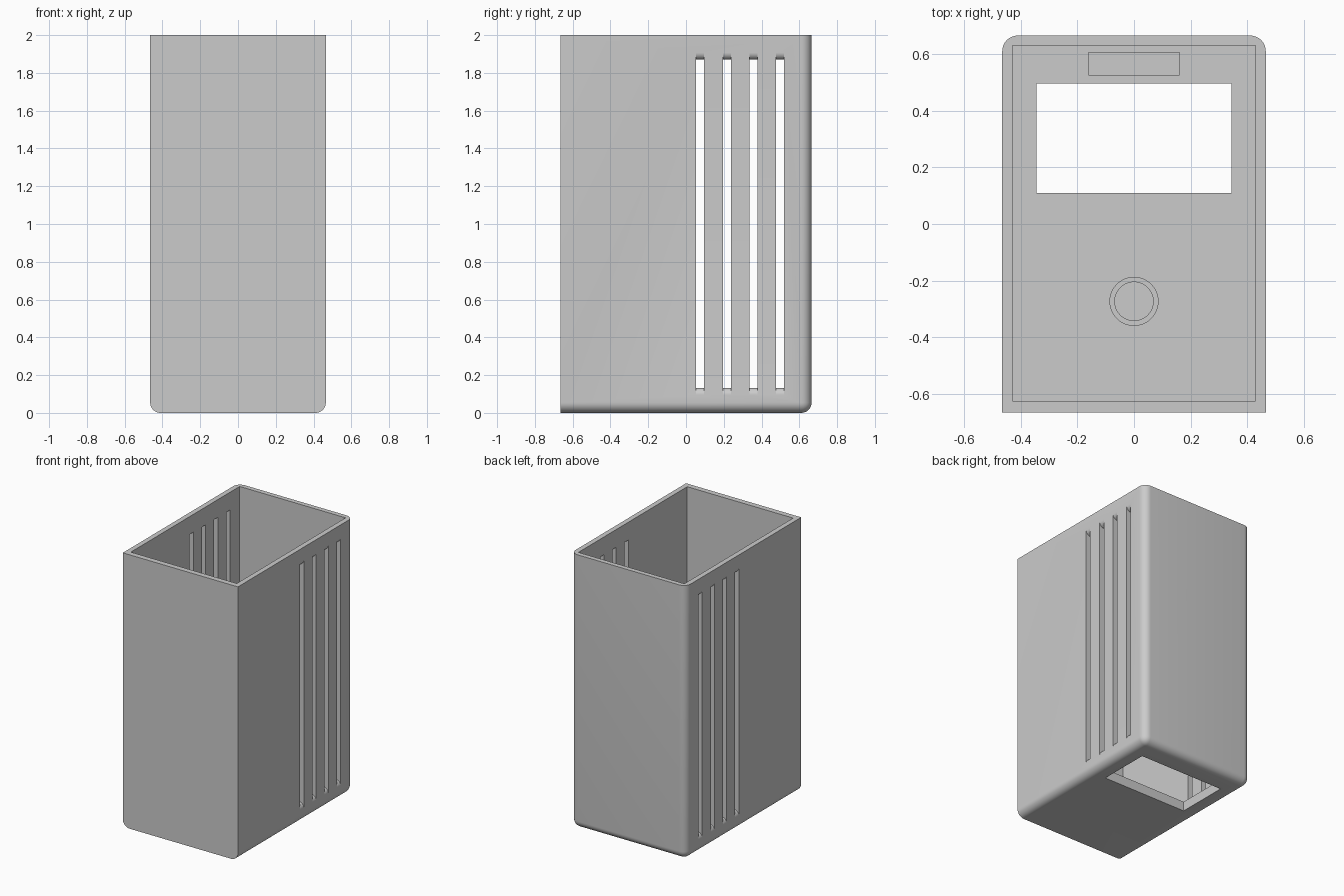
import bpy, bmesh, math

if "Cube" in bpy.data.objects:
    bpy.data.objects.remove(bpy.data.objects["Cube"])

HX, HY, H = 0.465, 0.665, 2.0      # outer half width, half depth, height
WALL, FLOOR, ROUND = 0.037, 0.07, 0.055

grey = bpy.data.materials.new("plain_grey")
grey.use_nodes = True
colour = (0.6, 0.6, 0.6, 1)
grey.diffuse_color = colour
grey.node_tree.nodes["Principled BSDF"].inputs["Base Color"].default_value = colour


def add_object(name, bm):
    bmesh.ops.recalc_face_normals(bm, faces=bm.faces)
    mesh = bpy.data.meshes.new(name)
    bm.to_mesh(mesh)
    bm.free()
    mesh.materials.append(grey)
    obj = bpy.data.objects.new(name, mesh)
    bpy.context.collection.objects.link(obj)
    return obj


def box(x0, x1, y0, y1, z0, z1):
    bm = bmesh.new()
    bmesh.ops.create_cube(bm, size=1)
    for v in bm.verts:
        v.co = (x1 if v.co.x > 0 else x0, y1 if v.co.y > 0 else y0,
                z1 if v.co.z > 0 else z0)
    return bm


def prism(points, direction):
    bm = bmesh.new()
    face = bm.faces.new([bm.verts.new(p) for p in points])
    new = bmesh.ops.extrude_face_region(bm, geom=[face])["geom"]
    bmesh.ops.translate(bm, vec=direction,
                        verts=[g for g in new if isinstance(g, bmesh.types.BMVert)])
    return bm


def disc(radius, y, z0, z1):
    ring = [(radius * math.cos(a), y + radius * math.sin(a), z0)
            for a in (math.tau * i / 48 for i in range(48))]
    return prism(ring, (0, 0, z1 - z0))


def vent(y0, y1, low, high):
    # Slot through both side walls, its ends rounded over towards the outside
    corner = [(HX - WALL * math.cos(a), WALL * (1 - math.sin(a)))
              for a in (math.pi / 2 * i / 10 for i in range(11))]
    corner = [(x, WALL - d) for x, d in
              [(HX - WALL + WALL * math.sin(t), WALL * math.cos(t))
               for t in (math.pi / 2 * i / 10 for i in range(11))]]
    corner.append((HX + 0.05, WALL))
    right_top = [(x, high + d) for x, d in corner]
    right_low = [(x, low - d) for x, d in reversed(corner)]
    half = right_top + right_low
    loop = half + [(-x, z) for x, z in reversed(half)]
    return prism([(x, y0, z) for x, z in loop], (0, y1 - y0, 0))


# Outer shell: back corners and bottom edges rounded, front edges left sharp
bm = box(-HX, HX, -HY, HY, 0, H)


def is_rounded(e):
    mid = (e.verts[0].co + e.verts[1].co) / 2
    upright = abs(mid.z - H / 2) < 0.01
    return (upright and mid.y > 0) or (mid.z < 0.01 and mid.y > -0.1)


bmesh.ops.bevel(bm, geom=[e for e in bm.edges if is_rounded(e)], offset=ROUND,
                segments=8, profile=0.5, affect='EDGES')
case = add_object("open_case", bm)

# Cavity, floor window, floor recesses and side vents
cutters = [
    box(-0.428, 0.428, -0.625, 0.63, FLOOR, H + 0.1),
    box(-0.344, 0.344, 0.11, 0.495, -0.1, FLOOR + 0.1),
    box(-0.16, 0.16, 0.525, 0.605, FLOOR - 0.03, FLOOR + 0.1),
    disc(0.085, -0.273, FLOOR - 0.015, FLOOR + 0.1),
    disc(0.068, -0.273, FLOOR - 0.04, FLOOR + 0.1),
]
cutters += [vent(y, y + 0.043, 0.132, 1.87) for y in (0.053, 0.195, 0.335, 0.477)]

bpy.context.view_layer.objects.active = case
for bm in cutters:
    cutter = add_object("cutter", bm)
    cutter.hide_render = True
    mod = case.modifiers.new("cut", 'BOOLEAN')
    mod.operation = 'DIFFERENCE'
    mod.solver = 'EXACT'
    mod.object = cutter
    bpy.ops.object.modifier_apply(modifier=mod.name)
    bpy.data.objects.remove(cutter)

bpy.ops.object.select_all(action='DESELECT')
case.select_set(True)
bpy.ops.object.shade_smooth_by_angle(angle=math.radians(30))
